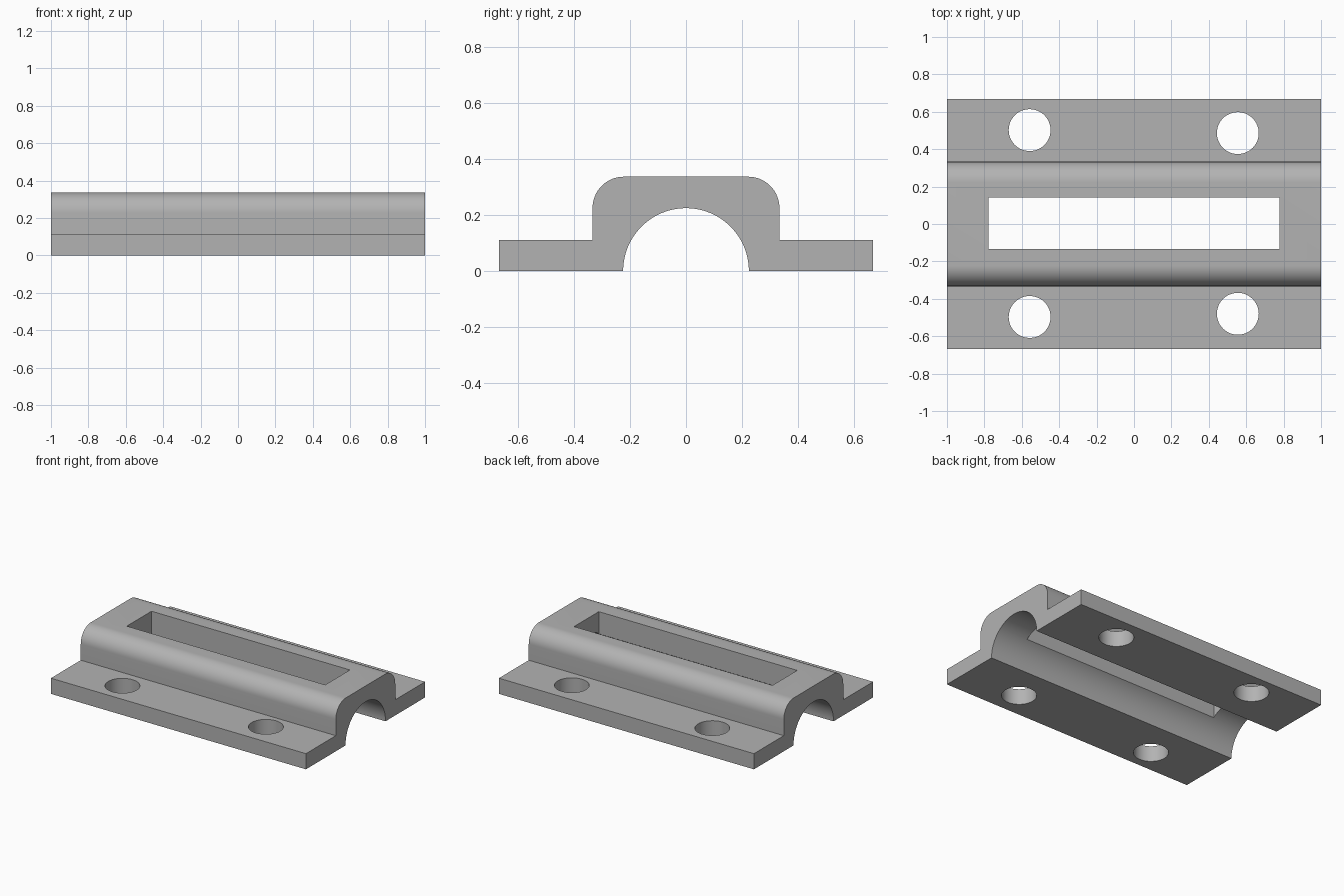
import bpy
import bmesh
from math import sin, cos, pi

cube = bpy.data.objects.get("Cube")
if cube:
    bpy.data.objects.remove(cube, do_unlink=True)

LENGTH, HALF_WIDTH, FLANGE_TOP = 2.0, 0.667, 0.111
RIDGE_HALF, RIDGE_TOP, CORNER = 0.333, 0.336, 0.111
BORE = 0.224

grey = bpy.data.materials.new("light grey")
grey.use_nodes = True
grey.diffuse_color = (0.45, 0.45, 0.45, 1)
grey.node_tree.nodes["Principled BSDF"].inputs["Base Color"].default_value = (0.45, 0.45, 0.45, 1)


def arc(cy, cz, radius, start, end, steps):
    angles = [start + (end - start) * i / steps for i in range(steps + 1)]
    return [(cy + radius * cos(a), cz + radius * sin(a)) for a in angles]


# Saddle cross-section: flanges, rounded ridge and half-round channel
cy, cz = RIDGE_HALF - CORNER, RIDGE_TOP - CORNER
profile = [(HALF_WIDTH, 0), (HALF_WIDTH, FLANGE_TOP), (RIDGE_HALF, FLANGE_TOP)]
profile += arc(cy, cz, CORNER, 0, pi / 2, 16)
profile += arc(-cy, cz, CORNER, pi / 2, pi, 16)
profile += [(-RIDGE_HALF, FLANGE_TOP), (-HALF_WIDTH, FLANGE_TOP), (-HALF_WIDTH, 0)]
profile += arc(0, 0, BORE, pi, 0, 48)

bm = bmesh.new()
face = bm.faces.new([bm.verts.new((-LENGTH / 2, y, z)) for y, z in profile])
extruded = bmesh.ops.extrude_face_region(bm, geom=[face])["geom"]
new_verts = [g for g in extruded if isinstance(g, bmesh.types.BMVert)]
bmesh.ops.translate(bm, vec=(LENGTH, 0, 0), verts=new_verts)
bmesh.ops.recalc_face_normals(bm, faces=bm.faces)
mesh = bpy.data.meshes.new("clamp_saddle")
bm.to_mesh(mesh)
bm.free()
saddle = bpy.data.objects.new("clamp_saddle", mesh)
bpy.context.collection.objects.link(saddle)
mesh.materials.append(grey)


def cut(cutter, name):
    cutter.name = name
    cutter.hide_render = True
    cutter.data.materials.append(grey)
    mod = saddle.modifiers.new(name, "BOOLEAN")
    mod.operation = "DIFFERENCE"
    mod.solver = "EXACT"
    mod.object = cutter
    bpy.context.view_layer.objects.active = saddle
    bpy.ops.object.modifier_apply(modifier=name)
    bpy.data.objects.remove(cutter, do_unlink=True)


# Long slot through the ridge into the channel
bpy.ops.mesh.primitive_cube_add(size=1, location=(0, 0.004, 0.3))
slot = bpy.context.object
slot.scale = (1.556, 0.277, 0.6)
bpy.context.view_layer.update()
cut(slot, "slot_cutter")

# Bolt holes through both flanges
for x, y in [(-0.558, 0.502), (0.555, 0.486), (-0.558, -0.497), (0.555, -0.48)]:
    bpy.ops.mesh.primitive_cylinder_add(vertices=48, radius=0.112, depth=0.6, location=(x, y, 0))
    cut(bpy.context.object, "bolt_hole_cutter")

# Smooth curves, crisp edges
bpy.ops.object.select_all(action="DESELECT")
saddle.select_set(True)
bpy.context.view_layer.objects.active = saddle
bpy.ops.object.shade_smooth_by_angle(angle=pi / 6)
